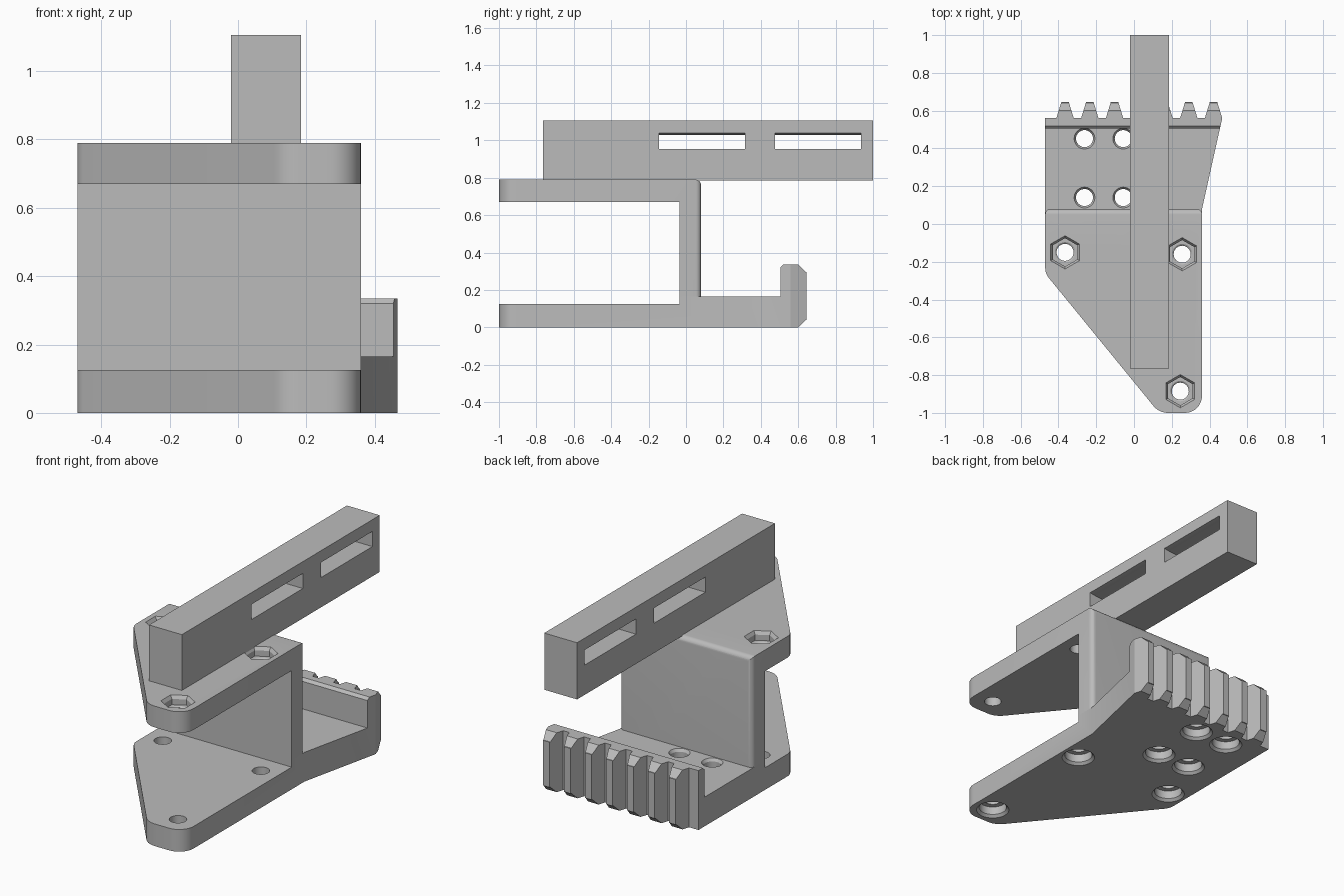
import bpy
import bmesh
from math import sin, cos, tan, pi, radians
from mathutils import Vector

cube = bpy.data.objects.get("Cube")
if cube:
    bpy.data.objects.remove(cube)

grey = bpy.data.materials.new("plain grey")
grey.use_nodes = True
grey.diffuse_color = (0.5, 0.5, 0.5, 1)
grey.node_tree.nodes["Principled BSDF"].inputs["Base Color"].default_value = (0.5, 0.5, 0.5, 1)


def loft(name, rings):
    """Solid through a stack of closed rings with equal point counts."""
    bm = bmesh.new()
    loops = [[bm.verts.new(p) for p in ring] for ring in rings]
    n = len(loops[0])
    for a, b in zip(loops, loops[1:]):
        for i in range(n):
            j = (i + 1) % n
            bm.faces.new((a[i], a[j], b[j], b[i]))
    bm.faces.new(loops[0][::-1])
    bm.faces.new(loops[-1])
    bmesh.ops.recalc_face_normals(bm, faces=bm.faces)
    mesh = bpy.data.meshes.new(name)
    bm.to_mesh(mesh)
    bm.free()
    mesh.materials.append(grey)
    obj = bpy.data.objects.new(name, mesh)
    bpy.context.collection.objects.link(obj)
    return obj


def outline(corners, steps=8):
    """Polygon from (a, b) or (a, b, radius) corners, rounding those with a radius."""
    pts = []
    for i, c in enumerate(corners):
        p = Vector(c[:2])
        if len(c) == 2:
            pts.append(p)
            continue
        u = (Vector(corners[i - 1][:2]) - p).normalized()
        v = (Vector(corners[(i + 1) % len(corners)][:2]) - p).normalized()
        half = u.angle(v) / 2
        centre = p + (u + v).normalized() * c[2] / sin(half)
        start = p + u * c[2] / tan(half) - centre
        end = p + v * c[2] / tan(half) - centre
        sweep = pi - 2 * half
        for k in range(steps + 1):
            t = k / steps
            pts.append(centre + (start * sin((1 - t) * sweep) + end * sin(t * sweep)) / sin(sweep))
    return pts


def prism_z(name, pts, lo, hi):
    return loft(name, [[(x, y, z) for x, y in pts] for z in (lo, hi)])


def prism_x(name, pts, lo, hi):
    return loft(name, [[(x, y, z) for y, z in pts] for x in (lo, hi)])


def prism_y(name, pts, lo, hi):
    return loft(name, [[(x, y, z) for x, z in pts] for y in (lo, hi)])


def bore(x, y, steps, sides):
    """Stepped hole cutter from (radius, height) pairs."""
    return loft("bore", [[(x + r * sin(2 * pi * i / sides), y + r * cos(2 * pi * i / sides), z)
                          for i in range(sides)] for r, z in steps])


def boolean(obj, tool, operation="DIFFERENCE"):
    mod = obj.modifiers.new("cut", "BOOLEAN")
    mod.operation = operation
    mod.solver = "EXACT"
    mod.object = tool
    bpy.context.view_layer.objects.active = obj
    bpy.ops.object.modifier_apply(modifier=mod.name)
    bpy.data.objects.remove(tool)


LEFT, RIGHT, WALL = -0.47, 0.36, 0.08
front_edge = [(LEFT, -0.262, 0.08), (0.133, -1, 0.1), (RIGHT, -1, 0.09)]

# Upper bracket: top plate and standing wall
upper = prism_x("upper_bracket", outline([
    (-1.1, 0.67), (-0.035, 0.67), (-0.035, 0.165), (WALL, 0.165),
    (WALL, 0.79, 0.03), (-1.1, 0.79)]), -0.6, 0.6)
plan = outline(front_edge + [(RIGHT, WALL, 0.028), (LEFT, WALL, 0.028)])
boolean(upper, prism_z("plan", plan, -0.1, 1), "INTERSECT")

# Lower plate with the toothed rack at the back
lower = prism_x("lower_plate_and_rack", outline([
    (-1.1, 0), (0.6, 0), (0.64, 0.04), (0.66, 0.04), (0.66, 0.295), (0.64, 0.295),
    (0.6, 0.335), (0.52, 0.335), (0.505, 0.32), (0.505, 0.165),
    (-0.035, 0.165), (-0.035, 0.125), (-1.1, 0.125)]), -0.6, 0.6)
teeth = []
for i in reversed(range(7)):
    x = -0.365 + 0.131 * i
    teeth += [(x + 0.046, 0.56), (x + 0.02, 0.645), (x - 0.02, 0.645), (x - 0.046, 0.56)]
plan = outline(front_edge + [(RIGHT, WALL)] + teeth + [(LEFT, 0.56)])
boolean(lower, prism_z("plan", plan, -0.1, 1), "INTERSECT")

# Bolt holes through both plates, with nut pockets on top
R = 0.045
counterbore = [(0.089, -0.01), (0.087, 0), (0.073, 0.014), (0.073, 0.06), (R, 0.0601)]
bolts = [(-0.365, -0.15), (0.255, -0.16), (0.245, -0.885)]
for x, y in bolts:
    boolean(lower, bore(x, y, counterbore + [(R, 0.2)], 32))
    boolean(upper, bore(x, y, [(R, 0.6), (R, 0.734), (0.054, 0.7401), (0.054, 0.76)], 32))
    boolean(upper, bore(x, y, [(0.075, 0.74), (0.075, 0.772), (0.088, 0.79), (0.095, 0.8)], 6))

# Four mounting holes behind the wall
for x in (-0.262, -0.057):
    for y in (0.14, 0.452):
        boolean(lower, bore(x, y, counterbore + [(R, 0.15), (0.055, 0.165), (0.06, 0.172)], 32))

# Top beam with two long slots, each with a slightly sagging ceiling
beam = prism_x("top_beam", [(-0.765, 0.785), (1, 0.785), (1, 1.105), (-0.765, 1.105)], -0.02, 0.185)
ceiling = [(0.0825 + 0.11 * (1 - k / 6), 1.028 + 0.012 * (1 - k / 6) ** 2) for k in range(13)]
slot = [(-0.0275, 0.953), (0.1925, 0.953)] + ceiling
for start in (-0.145, 0.475):
    boolean(beam, prism_y("slot", slot, start, start + 0.46))

# Smooth rounded edges, keep the rest crisp
for obj in (upper, lower, beam):
    bpy.ops.object.select_all(action="DESELECT")
    obj.select_set(True)
    bpy.context.view_layer.objects.active = obj
    bpy.ops.object.shade_smooth_by_angle(angle=radians(25))
